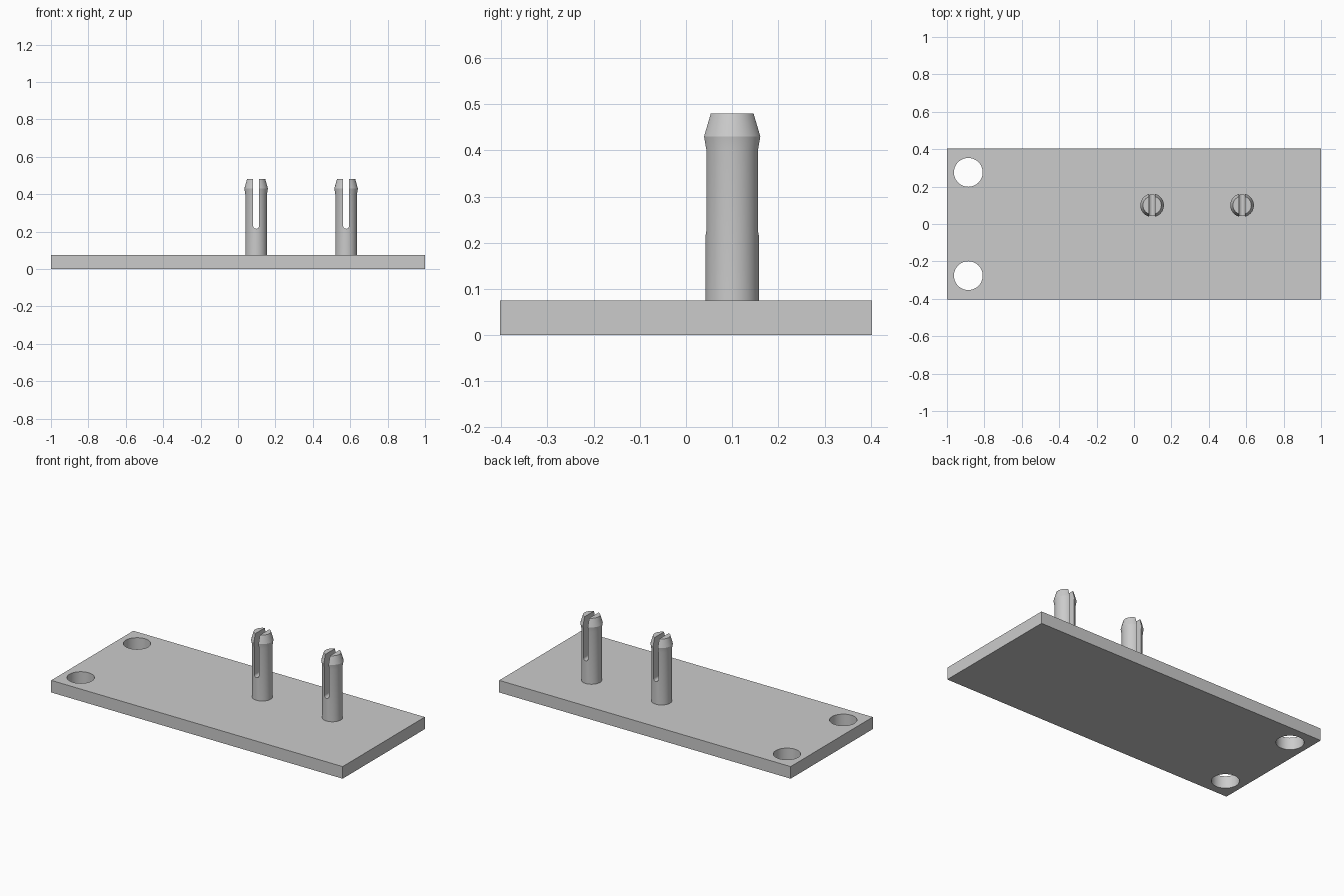
import bpy
import bmesh
from math import pi, radians
from mathutils import Matrix

if "Cube" in bpy.data.objects:
    bpy.data.objects.remove(bpy.data.objects["Cube"], do_unlink=True)

# Single light grey plastic
grey = bpy.data.materials.new("light_grey")
grey.use_nodes = True
color = (0.6, 0.6, 0.6, 1)
grey.diffuse_color = color
grey.node_tree.nodes["Principled BSDF"].inputs["Base Color"].default_value = color

PLATE_TOP = 0.075


def add_object(name, bm):
    bmesh.ops.recalc_face_normals(bm, faces=bm.faces)
    mesh = bpy.data.meshes.new(name)
    bm.to_mesh(mesh)
    bm.free()
    mesh.materials.append(grey)
    obj = bpy.data.objects.new(name, mesh)
    bpy.context.collection.objects.link(obj)
    return obj


def box(bm, size, center):
    matrix = Matrix.Translation(center) @ Matrix.Diagonal((*size, 1))
    bmesh.ops.create_cube(bm, size=1, matrix=matrix)


def cylinder(bm, radius, depth, matrix, sides=48):
    bmesh.ops.create_cone(bm, cap_ends=True, segments=sides, radius1=radius,
                          radius2=radius, depth=depth, matrix=matrix)


def cut(obj, cutters):
    for cutter in cutters:
        mod = obj.modifiers.new("cut", 'BOOLEAN')
        mod.operation = 'DIFFERENCE'
        mod.solver = 'EXACT'
        mod.object = cutter
        cutter.hide_render = True
    bpy.ops.object.select_all(action='DESELECT')
    obj.select_set(True)
    bpy.context.view_layer.objects.active = obj
    for mod in list(obj.modifiers):
        bpy.ops.object.modifier_apply(modifier=mod.name)
    for cutter in cutters:
        bpy.data.objects.remove(cutter, do_unlink=True)
    bpy.ops.object.shade_smooth_by_angle(angle=radians(12))


# Base plate with two round through holes
bm = bmesh.new()
box(bm, (2, 0.805, PLATE_TOP), (0, 0, PLATE_TOP / 2))
plate = add_object("base_plate", bm)
holes = []
for y in (-0.276, 0.276):
    bm = bmesh.new()
    cylinder(bm, 0.077, 0.4, Matrix.Translation((-0.886, y, 0)))
    holes.append(add_object("hole_cutter", bm))
cut(plate, holes)


def snap_peg(name, x, y):
    # Turned body with a barbed head
    profile = [(0, 0.06), (0.058, 0.06), (0.058, 0.4), (0.063, 0.43),
               (0.049, 0.48), (0, 0.48)]
    bm = bmesh.new()
    verts = [bm.verts.new((x + r, y, z)) for r, z in profile]
    edges = [bm.edges.new(pair) for pair in zip(verts, verts[1:])]
    bmesh.ops.spin(bm, geom=verts + edges, cent=(x, y, 0), axis=(0, 0, 1),
                   angle=2 * pi, steps=48)
    bmesh.ops.remove_doubles(bm, verts=bm.verts, dist=0.0001)
    peg = add_object(name, bm)

    # Front-to-back slot with a rounded bottom
    bm = bmesh.new()
    box(bm, (0.032, 0.3, 0.4), (x, y, 0.431))
    slot = add_object("slot_cutter", bm)
    bm = bmesh.new()
    cylinder(bm, 0.016, 0.3, Matrix.Translation((x, y, 0.231))
             @ Matrix.Rotation(pi / 2, 4, 'X'), 24)
    slot_end = add_object("slot_end_cutter", bm)
    cut(peg, [slot, slot_end])


for name, x in (("inner_snap_peg", 0.097), ("outer_snap_peg", 0.578)):
    snap_peg(name, x, 0.1)
